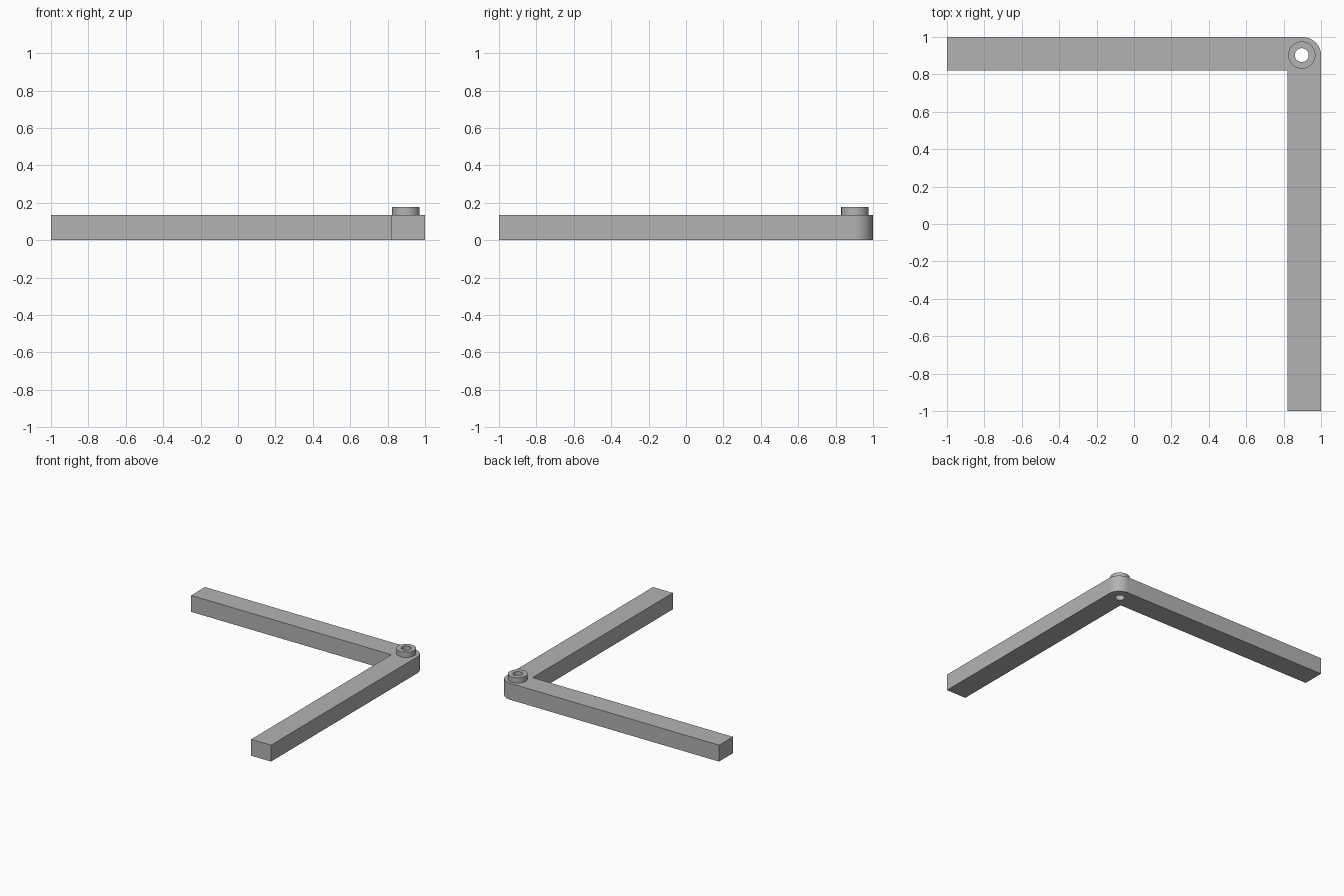
import bpy, bmesh
from math import cos, sin, pi

cube = bpy.data.objects.get("Cube")
if cube:
    bpy.data.objects.remove(cube, do_unlink=True)

grey = bpy.data.materials.new("plain_grey")
grey.use_nodes = True
colour = (0.45, 0.45, 0.45, 1)
grey.diffuse_color = colour
grey.node_tree.nodes["Principled BSDF"].inputs["Base Color"].default_value = colour

PIVOT = (0.897, 0.903)   # centre of the corner hole
INNER = 0.82             # inner edge of both arms
THICK = 0.135
BOSS_TOP = 0.178


def arc(rx, ry, start, end, steps):
    """Points along an arc around the pivot, both ends included."""
    angles = [start + (end - start) * i / steps for i in range(steps + 1)]
    return [(PIVOT[0] + rx * cos(a), PIVOT[1] + ry * sin(a)) for a in angles]


def ring(radius):
    return arc(radius, radius, 0, 2 * pi, 48)[:-1]


def plate(name, loops, bottom, top):
    """Fill an outline with a hole and extrude it upwards."""
    bm = bmesh.new()
    edges = []
    for loop in loops:
        vs = [bm.verts.new((x, y, bottom)) for x, y in loop]
        edges += [bm.edges.new((v, vs[i - 1])) for i, v in enumerate(vs)]
    bmesh.ops.triangle_fill(bm, edges=edges, use_beauty=True)
    solid = bmesh.ops.extrude_face_region(bm, geom=bm.faces[:], use_keep_orig=True)
    moved = [g for g in solid["geom"] if isinstance(g, bmesh.types.BMVert)]
    bmesh.ops.translate(bm, verts=moved, vec=(0, 0, top - bottom))
    bmesh.ops.recalc_face_normals(bm, faces=bm.faces[:])
    mesh = bpy.data.meshes.new(name)
    bm.to_mesh(mesh)
    bm.free()
    mesh.materials.append(grey)
    obj = bpy.data.objects.new(name, mesh)
    bpy.context.collection.objects.link(obj)
    bpy.ops.object.select_all(action="DESELECT")
    obj.select_set(True)
    bpy.context.view_layer.objects.active = obj
    bpy.ops.object.shade_smooth_by_angle(angle=pi / 6)
    return obj


# L-shaped bracket with a rounded outer corner and a through hole
outline = [(-1, 1), (-1, INNER), (INNER, INNER), (INNER, -1), (1, -1)]
outline += arc(1 - PIVOT[0], 1 - PIVOT[1], 0, pi / 2, 16)
plate("corner_bracket", [outline, ring(0.037)], 0, THICK)

# Raised collar around the hole
plate("pivot_collar", [ring(0.073), ring(0.037)], THICK, BOSS_TOP)
